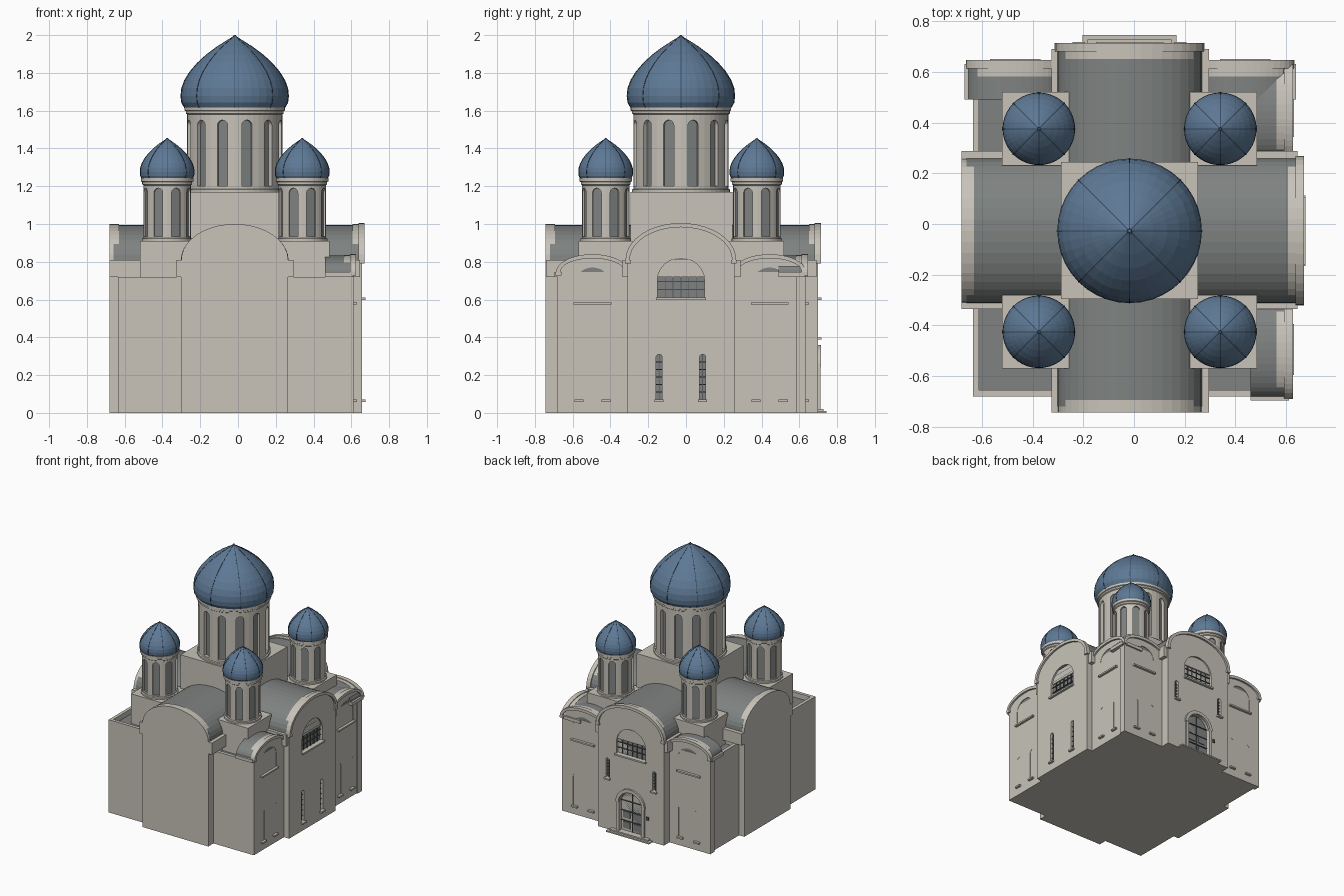
import bpy, bmesh
from math import pi, cos, sin, sqrt, radians
from mathutils import Matrix

if "Cube" in bpy.data.objects:
    bpy.data.objects.remove(bpy.data.objects["Cube"])


def material(name, rgb):
    m = bpy.data.materials.new(name)
    m.use_nodes = True
    m.diffuse_color = (*rgb, 1)
    node = m.node_tree.nodes["Principled BSDF"]
    node.inputs["Base Color"].default_value = (*rgb, 1)
    node.inputs["Roughness"].default_value = 0.8
    return m


STONE = material("pale stone", (0.58, 0.55, 0.49))
ROOF = material("grey roof and glass", (0.21, 0.225, 0.22))
BLUE = material("blue dome", (0.11, 0.19, 0.30))
IRON = material("dark iron", (0.09, 0.10, 0.10))
SEAM = material("dark blue seam", (0.04, 0.07, 0.11))


def finish(name, bm, *mats):
    bmesh.ops.recalc_face_normals(bm, faces=bm.faces)
    me = bpy.data.meshes.new(name)
    bm.to_mesh(me)
    bm.free()
    for m in mats:
        me.materials.append(m)
    ob = bpy.data.objects.new(name, me)
    bpy.context.collection.objects.link(ob)
    return ob


def frame(deg, x=0, y=0):
    """Local axes: along the wall, up, and outward at the given heading."""
    c, s = cos(radians(deg)), sin(radians(deg))
    return Matrix(((-s, 0, c, x), (c, 0, s, y), (0, 1, 0, 0), (0, 0, 0, 1)))


def add_prism(bm, pts, M, d0, d1, inner=0):
    a = [bm.verts.new(M @ Matrix.Translation((u, v, d0)).translation) for u, v in pts]
    b = [bm.verts.new(M @ Matrix.Translation((u, v, d1)).translation) for u, v in pts]
    bm.faces.new(a[::-1]).material_index = inner
    bm.faces.new(b)
    for i in range(len(a)):
        j = (i + 1) % len(a)
        bm.faces.new((a[i], a[j], b[j], b[i]))


def prism(name, pts, M, d0, d1, mat):
    bm = bmesh.new()
    add_prism(bm, pts, M, d0, d1)
    return finish(name, bm, mat)


def rect(u0, u1, v0, v1):
    return [(u0, v0), (u1, v0), (u1, v1), (u0, v1)]


def box(name, x0, x1, y0, y1, z0, z1, mat=STONE):
    return prism(name, rect(y0, y1, z0, z1), frame(0), x0, x1, mat)


def curve(c, hw, spring, rise, n=20):
    return [(c + hw * cos(pi * i / n), spring + rise * sin(pi * i / n)) for i in range(n + 1)]


def arch(c, hw, z0, spring, rise, n=20):
    return [(c - hw, z0), (c + hw, z0)] + curve(c, hw, spring, rise, n)


def band(c, hw, spring, rise, t):
    return curve(c, hw, spring, rise) + curve(c, hw - t, spring, rise - t)[::-1]


def carve(ob, bm):
    """Cut recesses whose inner faces take the second material."""
    tool = finish("cutter", bm, STONE, ROOF)
    tool.hide_render = True
    ob.data.materials.append(ROOF)
    mod = ob.modifiers.new("recess", "BOOLEAN")
    mod.operation, mod.solver, mod.object = "DIFFERENCE", "EXACT", tool
    dg = bpy.context.evaluated_depsgraph_get()
    ob_mesh = bpy.data.meshes.new_from_object(ob.evaluated_get(dg))
    ob.modifiers.clear()
    ob.data = ob_mesh
    bpy.data.objects.remove(tool)


def lathe(name, profile, x, y, mat, n=48):
    bm = bmesh.new()
    rings = [[bm.verts.new((x + r * cos(2 * pi * i / n), y + r * sin(2 * pi * i / n), z))
              for i in range(n)] for r, z in profile]
    for a, b in zip(rings, rings[1:]):
        for i in range(n):
            j = (i + 1) % n
            bm.faces.new((a[i], a[j], b[j], b[i]))
    bm.faces.new(rings[0])
    bm.faces.new(rings[-1])
    return finish(name, bm, mat)


def facade(name, M, d, c, hw, spring, rise, windows, trim=True):
    """Arched end wall; windows are (centre, half width, base, spring, rise, columns, rows)."""
    wall = prism(name + "_wall", arch(c, hw, 0, spring, rise), M, d - 0.05, d, STONE)
    if trim:
        prism(name + "_arch_trim", band(c, hw + 0.01, spring, rise + 0.005, 0.022), M, d - 0.02, d + 0.014, STONE)
        for s in (-1, 1):
            u = c + s * (hw - 0.003)
            prism(name + "_arch_foot", rect(u - 0.015, u + 0.015, spring - 0.018, spring), M, d - 0.02, d + 0.014, STONE)
    if not windows:
        return
    cut, bars, sills = bmesh.new(), bmesh.new(), bmesh.new()
    for wc, w, z0, sp, ri, cols, rows in windows:
        add_prism(cut, arch(wc, w, z0, sp, ri, 12), M, d - 0.02, d + 0.02, 1)
        add_prism(sills, rect(wc - w - 0.008, wc + w + 0.008, z0 - 0.012, z0), M, d - 0.02, d + 0.018)
        for i in range(1, cols):
            t = -w + 2 * w * i / cols
            top = sp + ri * sqrt(1 - (t / w) ** 2)
            add_prism(bars, rect(wc + t - 0.002, wc + t + 0.002, z0, top), M, d - 0.021, d - 0.013)
        for i in range(1, rows):
            z = z0 + (sp + ri - z0) * i / rows
            h = w * sqrt(1 - max(0, (z - sp) / ri) ** 2)
            add_prism(bars, rect(wc - h, wc + h, z - 0.002, z + 0.002), M, d - 0.021, d - 0.012)
    carve(wall, cut)
    finish(name + "_window_bars", bars, IRON)
    finish(name + "_sills", sills, STONE)


def slit(c, z0=0.07, z1=0.31):
    return (c, 0.016, z0, z1 - 0.016, 0.016, 2, 6)


CX, CY = -0.0175, -0.027          # centre of the crossing
EAST, NORTH, WEST, SOUTH = frame(0), frame(90), frame(180), frame(-90)

# Cross arms: walls, wider cornice, barrel roof
box("side_arm_walls", -0.66, 0.63, -0.31, 0.256, 0, 0.72)
box("side_arm_cornice", -0.68, 0.645, -0.335, 0.288, 0.72, 0.81)
prism("side_arm_roof", curve(CY, 0.285, 0.81, 0.185), EAST, -0.66, 0.65, ROOF)
box("long_arm_walls", -0.30, 0.265, -0.72, 0.68, 0, 0.72)
box("long_arm_cornice", -0.325, 0.295, -0.742, 0.69, 0.72, 0.81)
prism("long_arm_roof", curve(-CX, 0.285, 0.81, 0.185), NORTH, -0.72, 0.69, ROOF)

# Plain end walls
facade("front", SOUTH, 0.743, CX, 0.283, 0.81, 0.19, [], False)
facade("right_side", WEST, 0.68, -CY, 0.283, 0.81, 0.19, [], False)

# Decorated end walls of the arms
big = lambda c: (c, 0.125, 0.61, 0.70, 0.12, 6, 5)
small = lambda c: (c, 0.092, 0.585, 0.685, 0.085, 5, 5)
facade("left_side", EAST, 0.657, CY, 0.283, 0.81, 0.19,
       [big(CY), slit(CY - 0.115), slit(CY + 0.115)])
door = (-CX, 0.095, 0.02, 0.24, 0.09, 2, 4)
facade("back", NORTH, 0.70, -CX, 0.283, 0.81, 0.19,
       [big(-CX), door] + [slit(-CX + s * 0.2, 0.40, 0.55) for s in (-1, 1)])

# Corner blocks with parapets and sunken roofs
for sx, x0, x1 in (("right", -0.635, -0.28), ("left", 0.25, 0.61)):
    for sy, y0, y1 in (("front", -0.68, -0.29), ("back", 0.24, 0.63)):
        n = sy + "_" + sx + "_corner"
        box(n + "_walls", x0, x1, y0, y1, 0, 0.67)
        box(n + "_flat_roof", x0 + 0.01, x1 - 0.01, y0 + 0.01, y1 - 0.01, 0.67, 0.68, ROOF)
        ox = x0 if sx == "right" else x1 - 0.025
        oy = y0 if sy == "front" else y1 - 0.025
        box(n + "_side_parapet", ox, ox + 0.025, y0, y1, 0.67, 0.72)
        box(n + "_end_parapet", x0, x1, oy, oy + 0.025, 0.67, 0.72)

# Corner gables with short barrel roofs
for n, M, d, c, inner in (("left_front_gable", EAST, 0.612, -0.495, 0.46),
                          ("left_back_gable", EAST, 0.612, 0.443, 0.46),
                          ("back_left_gable", NORTH, 0.632, -0.438, 0.49),
                          ("back_right_gable", NORTH, 0.632, 0.468, 0.49)):
    facade(n, M, d, c, 0.183, 0.745, 0.09, [small(c), slit(c - 0.072), slit(c + 0.072)])
    prism(n + "_eaves", rect(c - 0.2, c + 0.2, 0.72, 0.745), M, inner, d - 0.002, STONE)
    prism(n + "_roof", curve(c, 0.185, 0.745, 0.088), M, inner, d - 0.005, ROOF)

# Doorway: surround, panels, steps, plaque
prism("door_arch", band(-CX, 0.125, 0.24, 0.12, 0.025), NORTH, 0.69, 0.714, STONE)
for s in (-1, 1):
    u = -CX + s * 0.108
    prism("door_jamb", rect(u - 0.012, u + 0.012, 0.02, 0.24), NORTH, 0.69, 0.712, STONE)
    u = -CX + s * 0.046
    for z in (0.04, 0.12):
        prism("door_panel", rect(u - 0.03, u + 0.03, z, z + 0.05), NORTH, 0.67, 0.687, ROOF)
box("lower_step", CX - 0.185, CX + 0.185, 0.68, 0.745, 0, 0.01)
box("upper_step", CX - 0.165, CX + 0.165, 0.68, 0.728, 0.01, 0.02)
box("plaque", CX - 0.155, CX - 0.135, 0.69, 0.708, 0.16, 0.185, IRON)

# Domed towers
ONION = [(0.93, 0), (0.985, 0.07), (1, 0.16), (0.985, 0.27), (0.93, 0.38), (0.83, 0.5), (0.69, 0.62),
         (0.52, 0.735), (0.33, 0.84), (0.16, 0.92), (0.06, 0.965), (0.025, 0.985), (0.02, 1)]


def tower(name, x, y, r, z0, z1, dome_r, top, count, half, w0, w1):
    drum = lathe(name + "_drum", [(r, z0), (r, z1)], x, y, STONE)
    cut = bmesh.new()
    for i in range(count):
        M = frame(360 * (i + 0.5) / count, x, y)
        add_prism(cut, arch(0, half, w0, w1 - half, half, 10), M, r * 0.9, r * 1.2, 1)
    carve(drum, cut)
    lathe(name + "_foot", [(r + 0.008, z0 - 0.01), (r + 0.008, z0 + 0.012), (r, z0 + 0.016)], x, y, STONE)
    lathe(name + "_cornice", [(r, z1 - 0.035), (r + 0.007, z1 - 0.03), (r + 0.007, z1 - 0.018),
                              (r + 0.014, z1 - 0.014), (r + 0.014, z1 + 0.004)], x, y, STONE)
    prof = [(p * dome_r, z1 + q * (top - z1)) for p, q in ONION]
    lathe(name + "_dome", prof, x, y, BLUE, 40)
    ribs = bmesh.new()
    outer = [(p + 0.002, z) for p, z in prof[:-1]]
    for i in range(4):
        add_prism(ribs, outer + [(-p, z) for p, z in outer[::-1]], frame(45 * i, x, y), -0.002, 0.002)
    finish(name + "_dome_seams", ribs, SEAM)


box("crossing_base", -0.287, 0.252, -0.295, 0.245, 0.6, 1.17)
tower("main_tower", CX, CY, 0.252, 1.17, 1.615, 0.285, 2.0, 12, 0.028, 1.20, 1.55)
for sx, x in (("right", -0.375), ("left", 0.34)):
    for sy, y in (("front", -0.425), ("back", 0.375)):
        n = sy + "_" + sx + "_tower"
        box(n + "_base", x - 0.145, x + 0.145, y - 0.145, y + 0.145, 0.6, 0.91)
        tower(n, x, y, 0.125, 0.91, 1.24, 0.143, 1.455, 8, 0.025, 0.935, 1.19)
